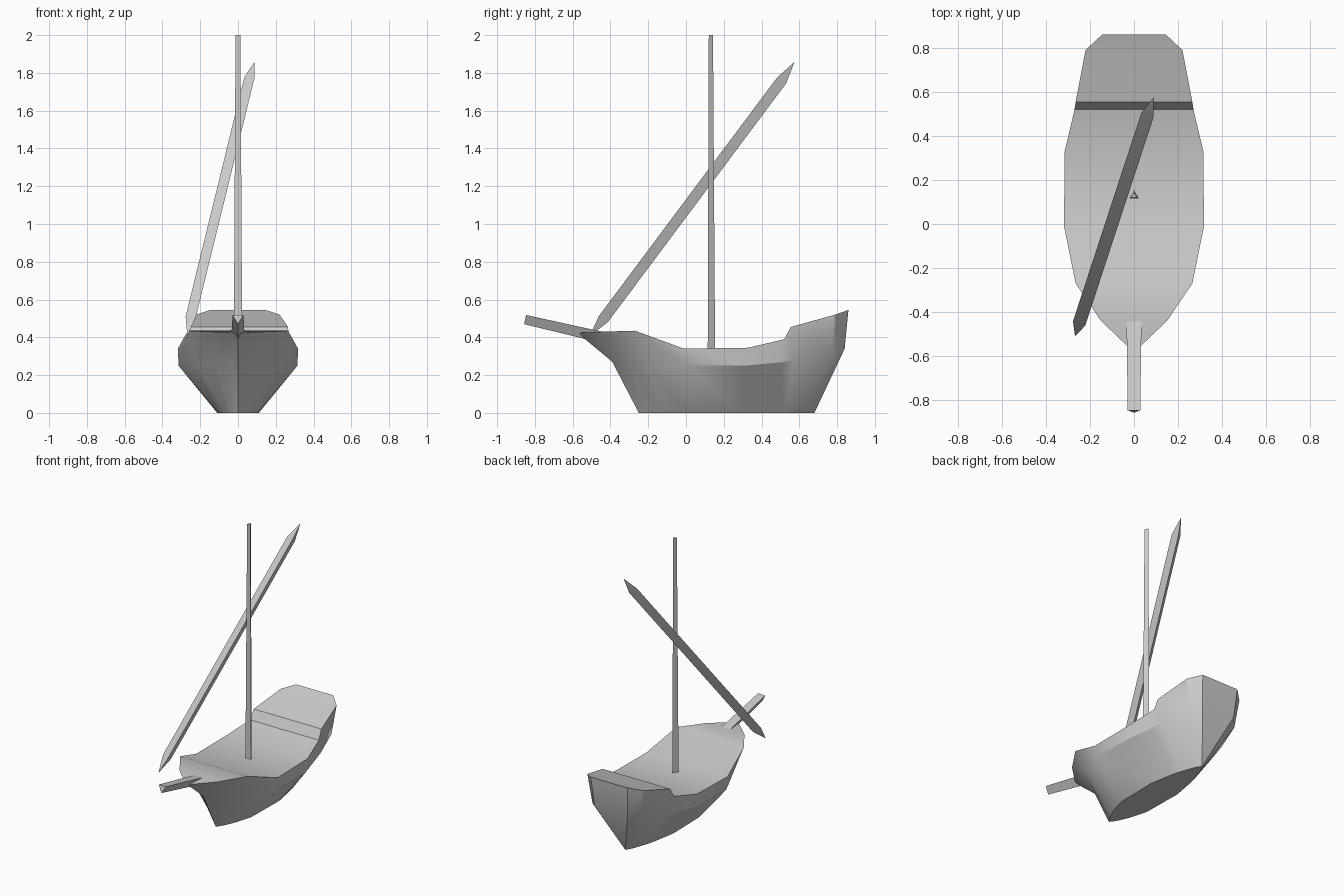
import bpy, bmesh, math
from mathutils import Vector

cube = bpy.data.objects.get("Cube")
if cube:
    bpy.data.objects.remove(cube, do_unlink=True)

grey = bpy.data.materials.new("plain grey")
grey.use_nodes = True
colour = (0.6, 0.6, 0.6, 1)
grey.diffuse_color = colour
grey.node_tree.nodes["Principled BSDF"].inputs["Base Color"].default_value = colour


def finish(name, bm, angle):
    bmesh.ops.remove_doubles(bm, verts=bm.verts, dist=0.0005)
    bmesh.ops.recalc_face_normals(bm, faces=bm.faces)
    mesh = bpy.data.meshes.new(name)
    bm.to_mesh(mesh)
    bm.free()
    ob = bpy.data.objects.new(name, mesh)
    bpy.context.collection.objects.link(ob)
    mesh.materials.append(grey)
    bpy.ops.object.select_all(action='DESELECT')
    bpy.context.view_layer.objects.active = ob
    ob.select_set(True)
    bpy.ops.object.shade_smooth_by_angle(angle=math.radians(angle))
    return ob


def spar(name, start, end, facing, r0, r1, tip=0.0):
    """Three-sided pole; one flat side points along 'facing'."""
    start, end = Vector(start), Vector(end)
    axis = (end - start).normalized()
    n = Vector(facing)
    n = (n - axis * n.dot(axis)).normalized()
    side = axis.cross(n)
    bm = bmesh.new()
    rings = []
    for centre, r in ((start, r0), (end, r1)):
        rings.append([bm.verts.new(centre + r * (n * math.cos(a) + side * math.sin(a)))
                      for a in (math.pi / 3, math.pi, -math.pi / 3)])
    for i in range(3):
        j = (i + 1) % 3
        bm.faces.new((rings[0][i], rings[0][j], rings[1][j], rings[1][i]))
    for ring, point in ((rings[0], start - axis * tip), (rings[1], end + axis * tip)):
        if tip:
            peak = bm.verts.new(point)
            for i in range(3):
                bm.faces.new((ring[i], ring[(i + 1) % 3], peak))
        else:
            bm.faces.new(ring)
    return finish(name, bm, 20)


# Hull profile lines from bow to stern: (half width, y, z)
sheer = [(0, -.57, .42), (.035, -.55, .425), (.15, -.44, .43), (.265, -.27, .435),
         (.318, -.01, .34), (.315, .33, .345), (.27, .52, .39), (.265, .555, .455),
         (.22, .79, .52), (.145, .86, .545)]
chine = [(0, -.39, .27), (.03, -.37, .27), (.12, -.3, .265), (.22, -.2, .258),
         (.315, 0, .25), (.31, .31, .25), (.265, .5, .268), (.25, .57, .278),
         (.19, .775, .315), (.13, .84, .34)]
keel = [(0, -.25), (.01, -.24), (.035, -.2), (.07, -.12), (.105, 0),
        (.11, .3), (.08, .47), (.068, .52), (.025, .64), (0, .68)]
keel = [(x, y, 0) for x, y in keel]

# Hull with planking, deck, bottom and transom
bm = bmesh.new()


def skin(points):
    """Add a face, skipping repeated points."""
    unique = list(dict.fromkeys(points))
    if len(unique) > 2:
        bm.faces.new([bm.verts.new(p) for p in unique])


def flip(p):
    return (-p[0] if p[0] else 0, p[1], p[2])


for a, b in zip(range(9), range(1, 10)):
    for upper, lower in ((sheer, chine), (chine, keel)):
        quad = [upper[a], upper[b], lower[b], lower[a]]
        skin(quad)
        skin([flip(p) for p in quad])
    for line in (sheer, keel):
        skin([line[a], line[b], flip(line[b]), flip(line[a])])
for upper, lower in ((sheer, chine), (chine, keel)):
    skin([upper[9], flip(upper[9]), flip(lower[9]), lower[9]])
finish("hull", bm, 28)

# Mast, slanted yard and bowsprit
spar("mast", (0, .128, .33), (0, .128, 2), (0, -1, 0), .026, .015)
spar("yard", (-.245, -.44, .5), (.065, .505, 1.765), (-.3, -.8, .67), .034, .034, .118)
spar("bowsprit", (0, -.4, .40), (0, -.85, .502), (0, 0, 1), .04, .033)
